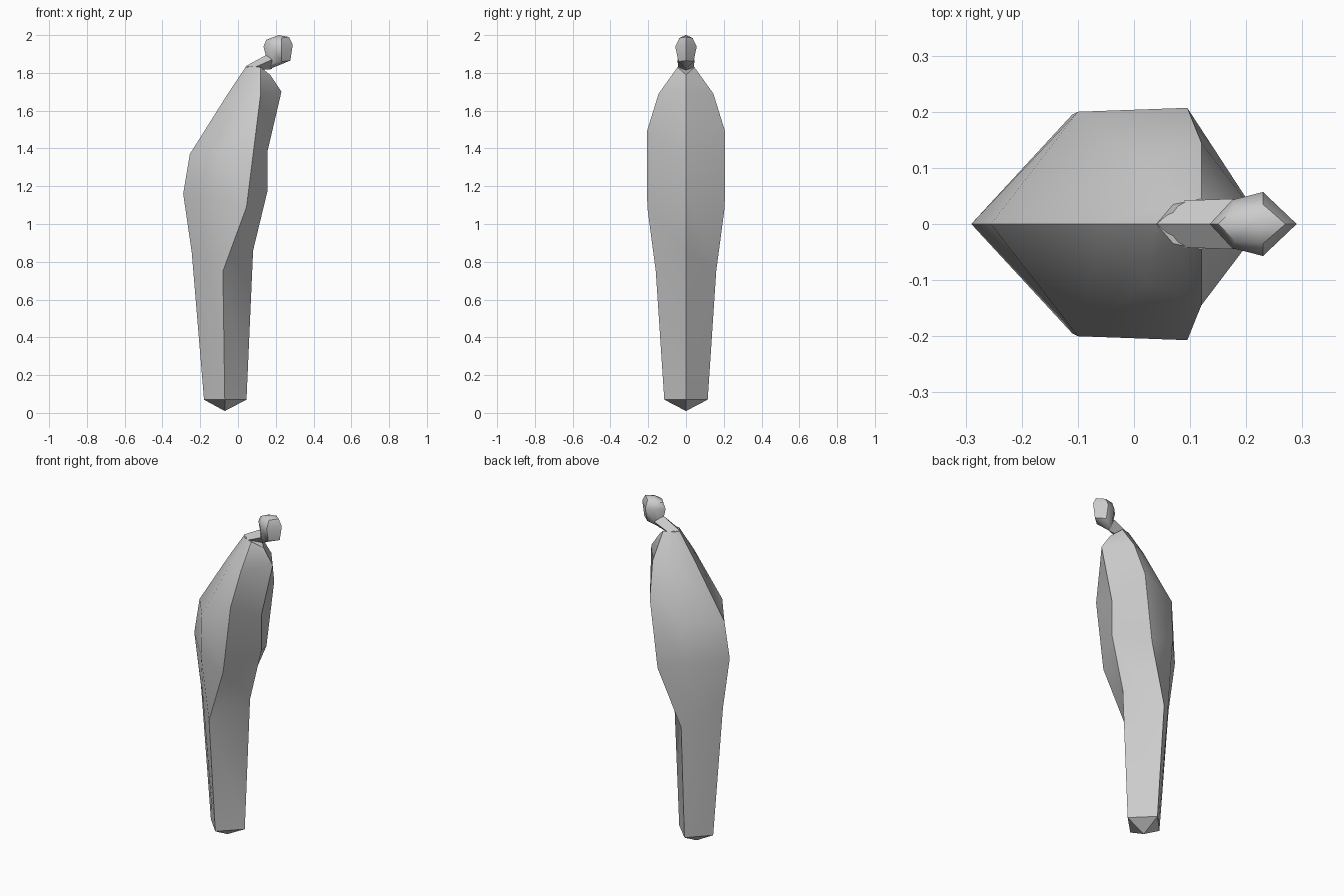
import bpy, bmesh

if "Cube" in bpy.data.objects:
    bpy.data.objects.remove(bpy.data.objects["Cube"])

skin = bpy.data.materials.new("plain grey")
skin.diffuse_color = (0.6, 0.6, 0.6, 1)
skin.use_nodes = True
skin.node_tree.nodes["Principled BSDF"].inputs["Base Color"].default_value = skin.diffuse_color


def loft(name, rings, tip_low=None, tip_high=None, angle=0.75):
    """Bridge equal-sized rings; close each end with a tip or a cap."""
    bm = bmesh.new()
    rows = [[bm.verts.new(p) for p in ring] for ring in rings]
    n = len(rows[0])
    for a, b in zip(rows, rows[1:]):
        for i in range(n):
            j = (i + 1) % n
            bm.faces.new((a[i], a[j], b[j], b[i]))
    for row, tip in ((rows[0], tip_low), (rows[-1], tip_high)):
        if tip:
            t = bm.verts.new(tip)
            for i in range(n):
                bm.faces.new((row[i], row[(i + 1) % n], t))
        else:
            bm.faces.new(row)
    bmesh.ops.recalc_face_normals(bm, faces=bm.faces)
    mesh = bpy.data.meshes.new(name)
    bm.to_mesh(mesh)
    bm.free()
    mesh.materials.append(skin)
    ob = bpy.data.objects.new(name, mesh)
    bpy.context.collection.objects.link(ob)
    bpy.ops.object.select_all(action='DESELECT')
    ob.select_set(True)
    bpy.context.view_layer.objects.active = ob
    bpy.ops.object.shade_smooth_by_angle(angle=angle)
    return ob


def mirrored_ring(back, rear, side, front):
    """Six-sided ring from one half: back ridge, rear corner, side edge, front ridge."""
    flip = lambda p: (p[0], -p[1], p[2])
    return [(back[0], 0, back[1]), rear, side, (front[0], 0, front[1]), flip(side), flip(rear)]


# Cloaked body, from feet to collar
loft("body", [mirrored_ring(*r) for r in (
    ((-.18, .07), (-.125, .058, .07), (-.07, .115, .07), (.045, .07)),
    ((-.245, .85), (-.17, .085, .80), (-.08, .16, .75), (.08, .86)),
    ((-.29, 1.16), (-.11, .195, 1.15), (.045, .205, 1.09), (.155, 1.17)),
    ((-.255, 1.37), (-.10, .20, 1.39), (.095, .207, 1.49), (.155, 1.38)),
    ((-.06, 1.68), (.02, .105, 1.69), (.12, .145, 1.69), (.23, 1.70)),
    ((.04, 1.83), (.07, .035, 1.835), (.12, .045, 1.83), (.17, 1.79)),
)], tip_low=(-.07, 0, .01))

# Thin neck leaning forward
loft("neck", [
    [(.04, 0, 1.835), (.09, .042, 1.83), (.12, 0, 1.815), (.09, -.042, 1.83)],
    [(.15, 0, 1.895), (.18, .045, 1.87), (.18, 0, 1.82), (.18, -.045, 1.87)],
])

# Faceted head
loft("head", [mirrored_ring(*r) for r in (
    ((.16, 1.84), (.18, .030, 1.85), (.23, .040, 1.86), (.277, 1.865)),
    ((.135, 1.94), (.175, .043, 1.94), (.23, .057, 1.94), (.29, 1.95)),
    ((.15, 1.975), (.18, .030, 1.98), (.23, .035, 1.985), (.27, 1.99)),
)], tip_low=(.165, 0, 1.82), tip_high=(.215, 0, 2.0))
